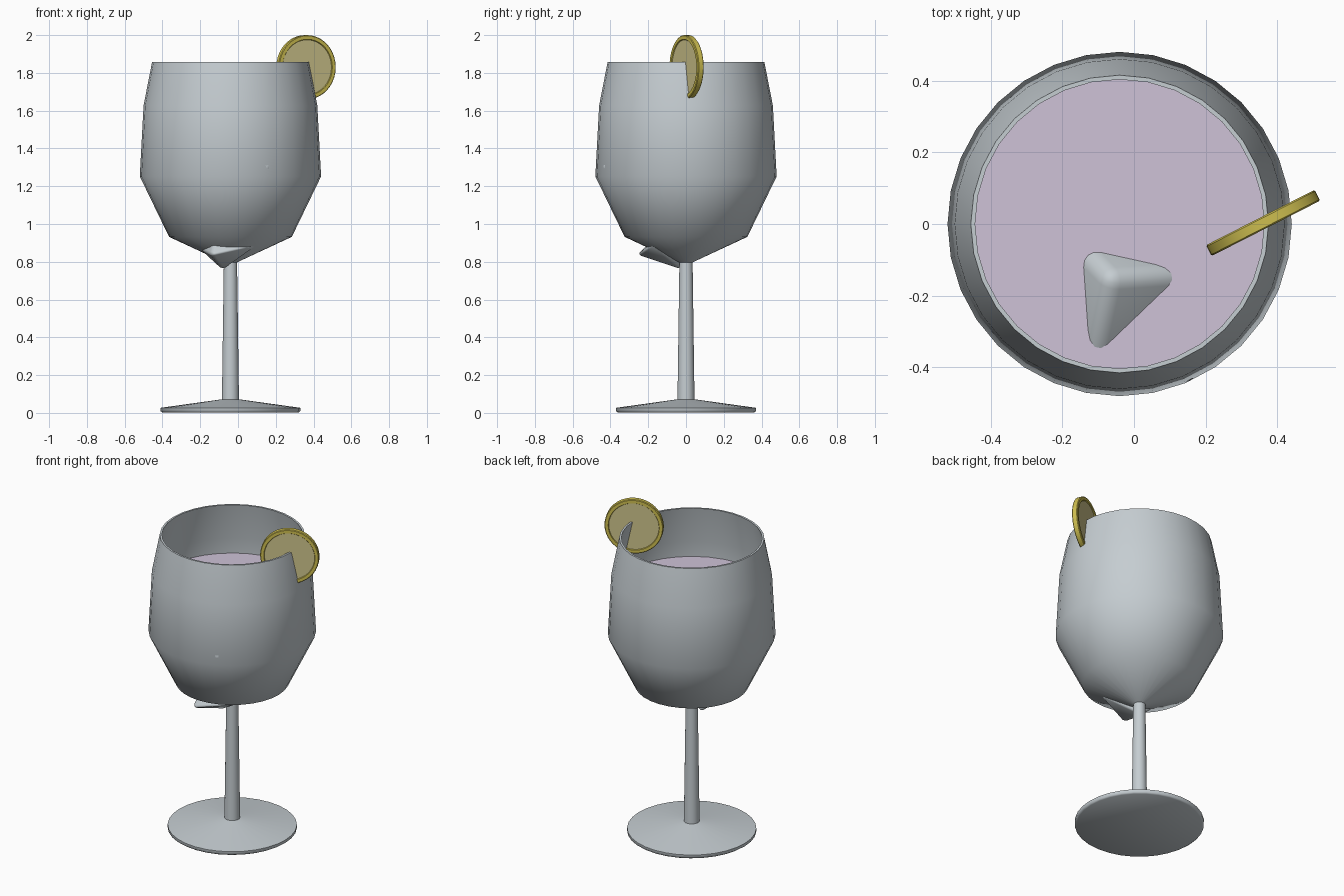
import bpy, bmesh, math
from mathutils import Matrix, Vector

if "Cube" in bpy.data.objects:
    bpy.data.objects.remove(bpy.data.objects["Cube"])

CX = -0.04  # glass axis


def material(name, rgb):
    m = bpy.data.materials.new(name)
    m.diffuse_color = (*rgb, 1)
    m.use_nodes = True
    m.node_tree.nodes["Principled BSDF"].inputs["Base Color"].default_value = m.diffuse_color
    return m


GLASS = material("clear grey glass", (0.56, 0.61, 0.64))
ICE = material("ice grey", (0.56, 0.61, 0.64))
DRINK = material("pale lavender drink", (0.62, 0.54, 0.68))
RIND = material("yellow rind", (0.62, 0.52, 0.08))
FLESH = material("pale yellow flesh", (0.62, 0.55, 0.26))


def finish(bm, name, mats, angle=60):
    bmesh.ops.recalc_face_normals(bm, faces=bm.faces)
    me = bpy.data.meshes.new(name)
    bm.to_mesh(me)
    bm.free()
    ob = bpy.data.objects.new(name, me)
    bpy.context.collection.objects.link(ob)
    for m in mats:
        me.materials.append(m)
    bpy.ops.object.select_all(action='DESELECT')
    ob.select_set(True)
    bpy.context.view_layer.objects.active = ob
    bpy.ops.object.shade_smooth_by_angle(angle=math.radians(angle))
    return ob


def lathe(profile, steps=32):
    """Spin an (radius, height) profile around z."""
    bm = bmesh.new()
    vs = [bm.verts.new((r, 0, z)) for r, z in profile]
    es = [bm.edges.new(p) for p in zip(vs, vs[1:])]
    bmesh.ops.spin(bm, geom=vs + es, cent=(0, 0, 0), axis=(0, 0, 1),
                   angle=math.tau, steps=steps)
    bmesh.ops.remove_doubles(bm, verts=bm.verts, dist=1e-4)
    return bm


def round_edges(bm, width):
    bmesh.ops.bevel(bm, geom=bm.edges[:], offset=width, segments=4,
                    profile=0.5, affect='EDGES', clamp_overlap=True)


# Foot, stem and thin-walled bowl in one turned piece
outer = [(0, 0.005), (0.36, 0.005), (0.37, 0.012), (0.37, 0.03), (0.045, 0.075),
         (0.035, 0.8), (0.325, 0.935), (0.48, 1.255), (0.46, 1.63), (0.415, 1.86)]
inner = [(0.403, 1.86), (0.448, 1.63), (0.468, 1.257), (0.317, 0.945), (0, 0.82)]
glass = finish(lathe(outer + inner), "wine_glass", [GLASS])
glass.location = (CX, 0, -0.003)

# Drink filling the bowl
drink = finish(lathe([(0, 0.83), (0.314, 0.95), (0.464, 1.26), (0.452, 1.53), (0, 1.53)]),
               "drink", [DRINK])
drink.location.x = CX

# Tilted rounded ice cube with one corner above the drink
u = Vector((0.867, 0.06, -0.496)).normalized()
v = Vector((-0.155, -0.872, -0.465))
v = (v - v.dot(u) * u).normalized()
rot = Matrix((u, v, u.cross(v))).transposed().to_4x4()
SIZE = 0.38
bm = bmesh.new()
bmesh.ops.create_cube(bm, size=SIZE)
round_edges(bm, 0.045)
ice = finish(bm, "floating_ice_cube", [ICE])
corner = Vector((-0.07, -0.145, 1.65))
ice.matrix_world = Matrix.Translation(corner + rot.to_3x3() @ Vector([SIZE / 2] * 3)) @ rot

# Sunken ice chunk whose corner shows under the bowl
bm = bmesh.new()
for p in [(-0.14, -0.26, 0.835), (0.11, -0.18, 0.89), (-0.08, -0.02, 0.755),
          (-0.2, -0.07, 0.865), (-0.12, -0.14, 0.96), (0.0, -0.05, 0.9)]:
    bm.verts.new(p)
bmesh.ops.convex_hull(bm, input=bm.verts)
bmesh.ops.dissolve_limit(bm, angle_limit=0.1, verts=bm.verts, edges=bm.edges)
round_edges(bm, 0.015)
finish(bm, "sunken_ice_chunk", [ICE])

# Citrus slice: rind ring with slightly recessed flesh on both faces
R, T = 0.17, 0.017
bm = lathe([(0, -T + 0.005), (0.145, -T + 0.005), (0.148, -T), (R - 0.004, -T), (R, -T + 0.004),
            (R, T - 0.004), (R - 0.004, T), (0.148, T), (0.145, T - 0.005), (0, T - 0.005)], 40)
for f in bm.faces:
    f.material_index = int(f.calc_center_median().xy.length < 0.14)
slice_ob = finish(bm, "citrus_slice", [RIND, FLESH], 40)
slice_ob.matrix_world = (Matrix.Translation((0.36, 0.003, 1.83))
                         @ Matrix.Rotation(math.radians(27), 4, 'Z')
                         @ Matrix.Rotation(math.radians(90), 4, 'X'))
